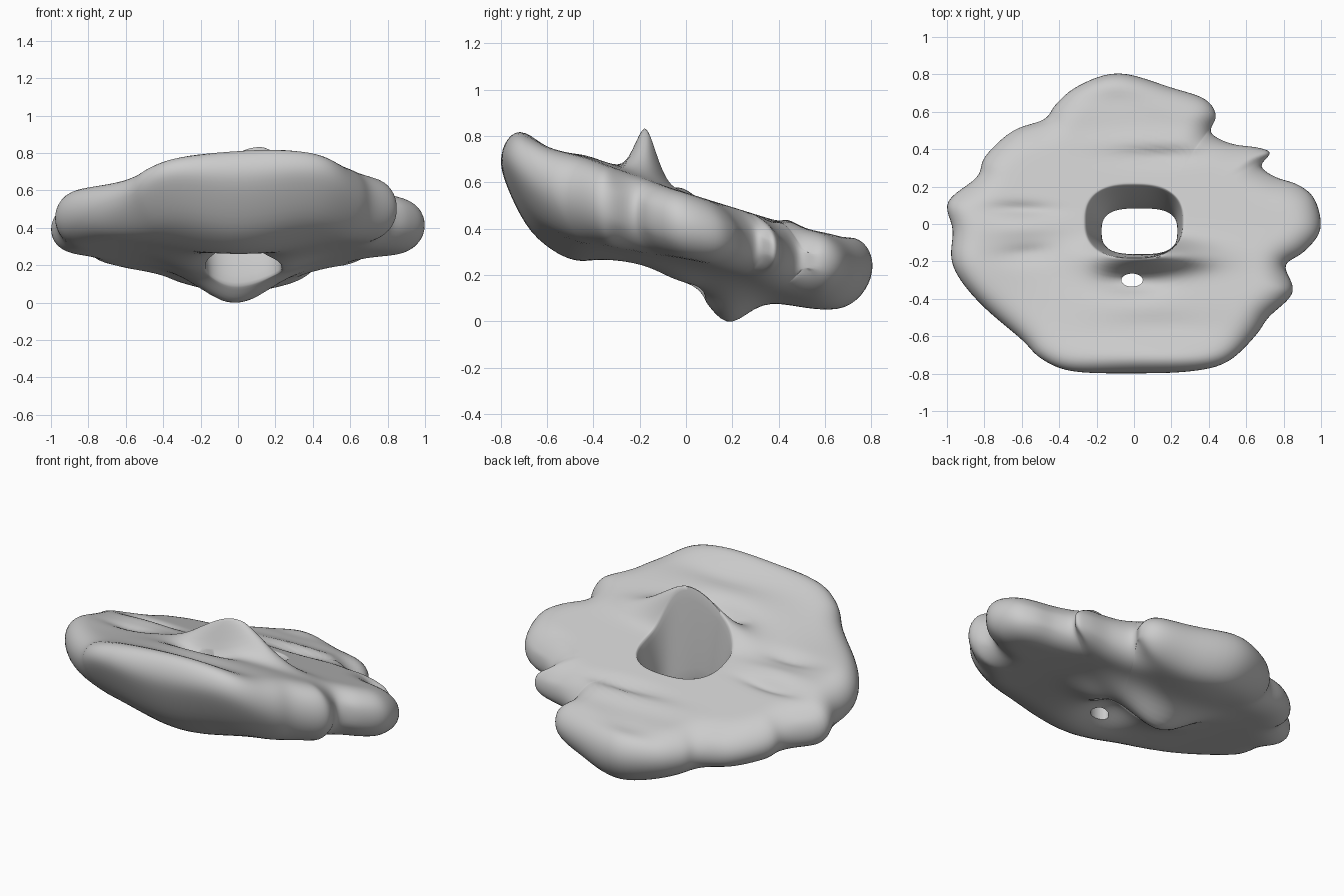
import bpy, bmesh
from math import exp, sqrt, tanh, cos, sin, atan2, pi
from mathutils import Vector

if "Cube" in bpy.data.objects:
    bpy.data.objects.remove(bpy.data.objects["Cube"])

# Outer outline seen from above, counter-clockwise
OUTLINE = [(1.0, -.03), (.97, .13), (.88, .21), (.76, .25), (.68, .31), (.73, .38), (.66, .41),
           (.52, .43), (.41, .49), (.44, .58), (.38, .67), (.2, .73), (-.08, .81), (-.3, .74),
           (-.42, .64), (-.48, .56), (-.65, .5), (-.8, .36), (-.84, .25), (-1.0, .12), (-.97, -.03),
           (-.98, -.18), (-.93, -.3), (-.8, -.45), (-.6, -.62), (-.5, -.72), (-.33, -.79), (0, -.8),
           (.3, -.79), (.5, -.74), (.65, -.6), (.72, -.5), (.83, -.4), (.85, -.33), (.81, -.22), (.91, -.15)]


def spline(points, steps):
    pts = [Vector(p) for p in points]
    n, out = len(pts), []
    for i in range(n):
        a, b, c, d = (pts[(i + k) % n] for k in (-1, 0, 1, 2))
        for s in range(steps):
            t = s / steps
            out.append(.5 * (2 * b + (c - a) * t + (2 * a - 5 * b + 4 * c - d) * t * t
                             + (3 * b - a - 3 * c + d) * t ** 3))
    return out


def bump(x, y, cx, cy, sx, sy, h):
    return h * exp(-((x - cx) / sx) ** 2 - ((y - cy) / sy) ** 2)


# Tilted upper surface: front rim, crest before the hole, shallow grooves
TOP = [(.18, -.74, .5, .1, .06), (.1, -.17, .27, .07, .22), (-.02, -.31, .16, .05, -.09),
       (.15, -.4, .6, .2, .03), (-.65, -.5, .3, .3, -.05),
       (.12, .37, .22, .035, -.04), (.1, .43, .3, .05, .03), (-.62, .08, .16, .03, -.035),
       (-.58, -.16, .14, .04, -.03), (.12, -.55, .25, .06, -.02), (-.1, .67, .2, .05, -.02),
       (-.6, -.02, .2, .05, .02)]
# Underside: drooping lip behind the hole, arch in front of it
BOTTOM = [(-.02, .18, .24, .11, -.13), (0, -.2, .17, .17, .13),
          (-.27, -.02, .12, .12, -.03), (.27, -.02, .12, .12, -.03)]


def top_z(x, y):
    return .56 - .31 * y + .7 * max(0, y - .45) ** 2 + sum(bump(x, y, *b) for b in TOP)


def bottom_z(x, y):
    z = .16 - .19 * y + .12 * tanh(abs(x) / .38) ** 2
    z += 1.6 * min(0, y + .42) ** 2 + .8 * max(0, y - .5) ** 2
    return z + sum(bump(x, y, *b) for b in BOTTOM)


def hole_point(a, x0, x1, y0, y1, p=3):
    c, s = cos(a), sin(a)
    r = (abs(c) ** p + abs(s) ** p) ** (-1 / p)
    return Vector(((x0 + x1) / 2 + (x1 - x0) / 2 * r * c, (y0 + y1) / 2 + (y1 - y0) / 2 * r * s))


RINGS, WALL, EDGE = 30, 8, .15
bm = bmesh.new()
loops = []
rim = spline(OUTLINE, 6)
for p in rim:
    a = atan2(p.y + .02, p.x)
    upper = hole_point(a, -.26, .26, -.18, .21, 2.6)
    lower = hole_point(a, -.17, .23, -.16, .08)
    mid = (top_z(*p) + bottom_z(*p)) / 2

    def surface(inner, height, u):
        q = inner.lerp(p, u)
        d = min((r - q).length_squared for r in rim) ** .5
        h = sqrt(max(0, 1 - (1 - min(1, d / EDGE)) ** 2))
        return Vector((q.x, q.y, mid + (height(*q) - mid) * h))

    us = [(1 - cos(pi * i / RINGS)) / 2 for i in range(RINGS + 1)]
    row = [surface(upper, top_z, u) for u in us]
    row += [surface(lower, bottom_z, u) for u in reversed(us[:-1])]
    start, end = row[-1], row[0]
    for k in range(1, WALL):
        t = k / WALL
        v = start.lerp(end, t)
        v.xy = start.xy.lerp(end.xy, t ** 1.5)  # funnel-shaped wall
        row.append(v)
    loops.append([bm.verts.new(v) for v in row])

# Skin the cross-sections into a closed ring
n, m = len(loops), len(loops[0])
for i in range(n):
    j = (i + 1) % n
    for k in range(m):
        l = (k + 1) % m
        bm.faces.new((loops[i][k], loops[j][k], loops[j][l], loops[i][l]))
for _ in range(5):
    bmesh.ops.smooth_vert(bm, verts=bm.verts, factor=.4, use_axis_x=True, use_axis_y=True, use_axis_z=True)
low = min(v.co.z for v in bm.verts)
bmesh.ops.translate(bm, verts=bm.verts, vec=(0, 0, -low))
bmesh.ops.recalc_face_normals(bm, faces=bm.faces)
mesh = bpy.data.meshes.new("pierced_slab")
bm.to_mesh(mesh)
bm.free()
slab = bpy.data.objects.new("pierced_slab", mesh)
bpy.context.collection.objects.link(slab)

# Small hole in front of the crest
bpy.ops.mesh.primitive_cylinder_add(vertices=24, radius=.05, depth=2, location=(-.01, -.3, .5))
cutter = bpy.context.object
cutter.name = "small_hole_cutter"
cutter.scale = (1.15, .7, 1)
cutter.hide_render = True
mod = slab.modifiers.new("small_hole", 'BOOLEAN')
mod.operation, mod.object, mod.solver = 'DIFFERENCE', cutter, 'EXACT'
bpy.context.view_layer.objects.active = slab
bpy.ops.object.select_all(action='DESELECT')
slab.select_set(True)
bpy.ops.object.modifier_apply(modifier=mod.name)
bpy.data.objects.remove(cutter)
bpy.ops.object.shade_smooth_by_angle(angle=1.0)
